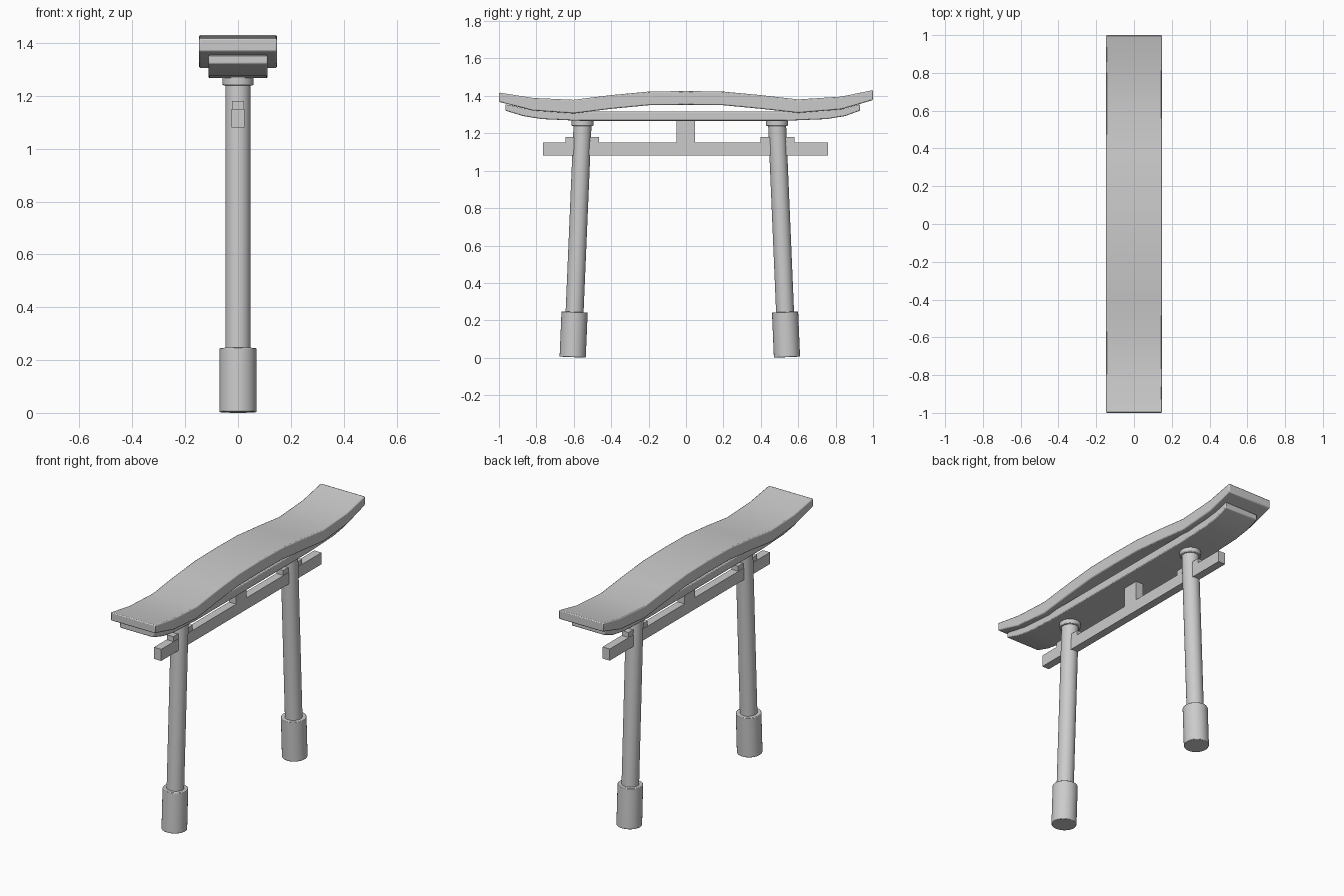
import bpy, bmesh, math
from mathutils import Matrix, Vector

if "Cube" in bpy.data.objects:
    bpy.data.objects.remove(bpy.data.objects["Cube"])


def finish(name, bm, bevel=0.0, angle=35):
    bmesh.ops.recalc_face_normals(bm, faces=bm.faces)
    mesh = bpy.data.meshes.new(name)
    bm.to_mesh(mesh)
    bm.free()
    obj = bpy.data.objects.new(name, mesh)
    bpy.context.collection.objects.link(obj)
    if bevel:
        mod = obj.modifiers.new("soft_edges", 'BEVEL')
        mod.width, mod.segments = bevel, 2
        mod.limit_method, mod.angle_limit = 'ANGLE', math.radians(50)
    bpy.ops.object.select_all(action='DESELECT')
    obj.select_set(True)
    bpy.context.view_layer.objects.active = obj
    bpy.ops.object.shade_smooth_by_angle(angle=math.radians(angle))
    return obj


def curved_beam(name, half_width, stations, bevel):
    """Loft a rectangular section through (y, bottom z, top z) stations."""
    bm = bmesh.new()
    w = half_width
    rings = [[bm.verts.new(p) for p in ((-w, y, lo), (w, y, lo), (w, y, hi), (-w, y, hi))]
             for y, lo, hi in stations]
    for a, b in zip(rings, rings[1:]):
        for i in range(4):
            j = (i + 1) % 4
            bm.faces.new((a[i], a[j], b[j], b[i]))
    bm.faces.new(rings[0])
    bm.faces.new(rings[-1])
    return finish(name, bm, bevel)


def block(name, half_width, y0, y1, z0, z1):
    bm = bmesh.new()
    bmesh.ops.create_cube(bm, size=1)
    bmesh.ops.scale(bm, vec=(2 * half_width, y1 - y0, z1 - z0), verts=bm.verts)
    bmesh.ops.translate(bm, vec=(0, (y0 + y1) / 2, (z0 + z1) / 2), verts=bm.verts)
    return finish(name, bm)


def cylinder(name, radius, z0, z1, y, lean=0.0, bevel=0.0):
    """Cylinder leaning about the ground point (0, y, 0)."""
    bm = bmesh.new()
    bmesh.ops.create_cone(bm, cap_ends=True, segments=32, radius1=radius, radius2=radius,
                          depth=z1 - z0,
                          matrix=Matrix.Translation((0, 0, (z0 + z1) / 2)))
    bmesh.ops.transform(bm, verts=bm.verts,
                        matrix=Matrix.Translation((0, y, 0)) @ Matrix.Rotation(lean, 4, 'X'))
    return finish(name, bm, bevel)


# Sweeping roof beam with upturned ends
curved_beam("roof_beam", 0.148, [
    (-1.0, 1.368, 1.418), (-0.82, 1.322, 1.389), (-0.6, 1.306, 1.379),
    (-0.4, 1.331, 1.404), (-0.2, 1.350, 1.423), (0, 1.352, 1.426),
    (0.2, 1.350, 1.423), (0.4, 1.331, 1.404), (0.6, 1.309, 1.381),
    (0.83, 1.328, 1.396), (1.0, 1.378, 1.431)], 0.006)

# Flatter beam beneath the roof
curved_beam("under_beam", 0.112, [
    (-0.965, 1.321, 1.355), (-0.87, 1.292, 1.335), (-0.77, 1.276, 1.322),
    (-0.57, 1.267, 1.317), (0.53, 1.267, 1.317), (0.75, 1.276, 1.322),
    (0.85, 1.292, 1.335), (0.93, 1.321, 1.355)], 0.005)

# Tie beam and central strut
block("tie_beam", 0.024, -0.765, 0.76, 1.08, 1.15)
block("centre_strut", 0.024, -0.052, 0.048, 1.14, 1.275)

# Inward leaning pillars with base sleeves, collars and wedges
for side, sign in (("left", -1), ("right", 1)):
    mid = -0.033
    foot = mid + sign * 0.573
    top = mid + sign * 0.520
    lean = sign * math.atan(0.053 / 1.25)
    cylinder(side + "_pillar", 0.048, 0.05, 1.26, foot, lean)
    cylinder(side + "_base_sleeve", 0.07, 0.003, 0.245, foot, lean, 0.003)
    cylinder(side + "_collar", 0.059, 1.24, 1.272, top, 0, 0.004)
    wedge = mid + sign * 0.522
    block(side + "_wedge", 0.022, wedge - 0.09, wedge + 0.09, 1.145, 1.18)
